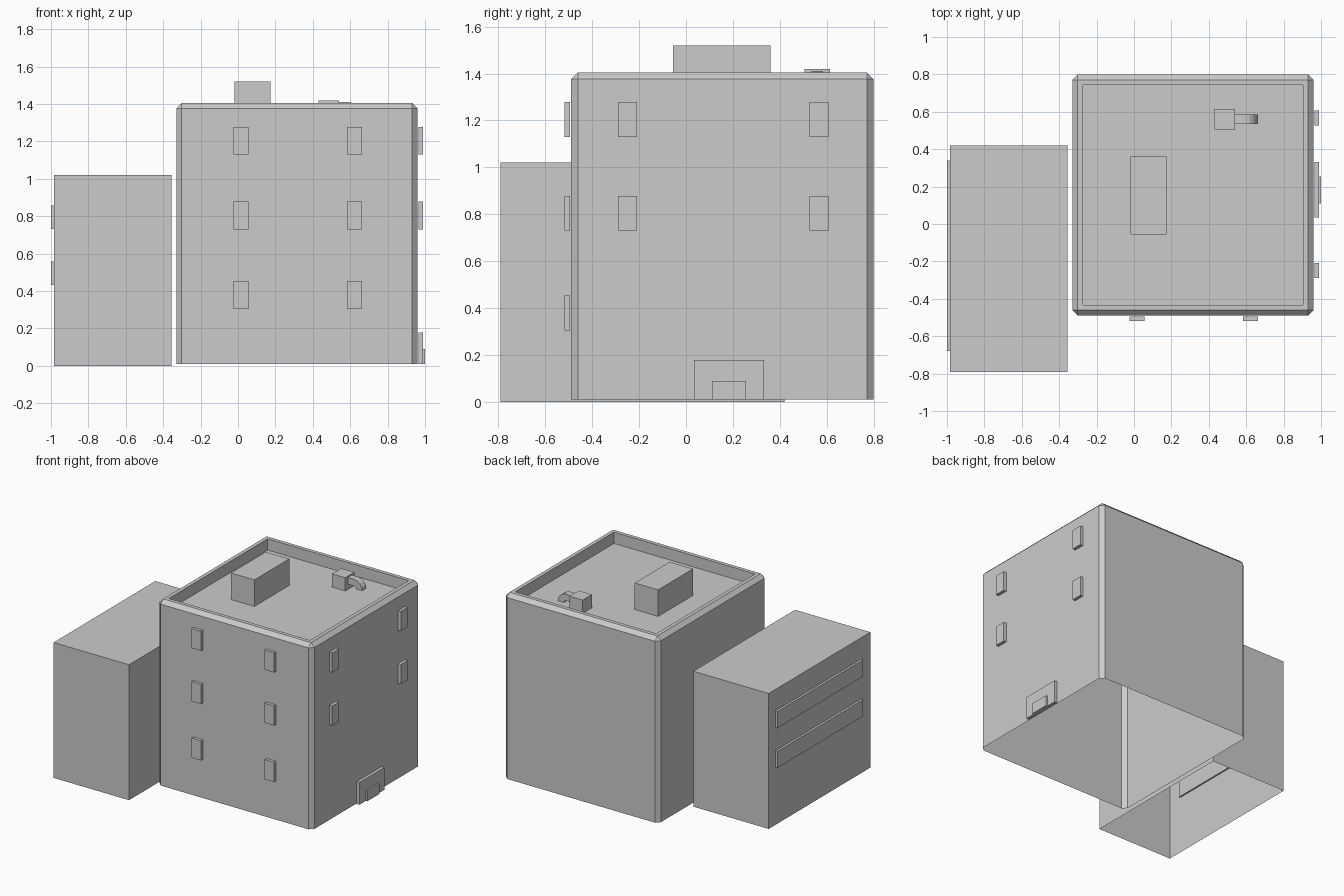
import bpy, bmesh
from math import sin, cos, pi
from mathutils import Vector

cube = bpy.data.objects.get("Cube")
if cube:
    bpy.data.objects.remove(cube, do_unlink=True)

grey = bpy.data.materials.new("plain_grey")
grey.use_nodes = True
GREY = (0.6, 0.6, 0.6, 1)
grey.diffuse_color = GREY
grey.node_tree.nodes["Principled BSDF"].inputs["Base Color"].default_value = GREY


def finish(name, bm):
    mesh = bpy.data.meshes.new(name)
    bm.to_mesh(mesh)
    bm.free()
    mesh.materials.append(grey)
    obj = bpy.data.objects.new(name, mesh)
    bpy.context.collection.objects.link(obj)
    return obj


def box_mesh(x, y, z):
    """Box spanning the given (low, high) ranges."""
    bm = bmesh.new()
    bmesh.ops.create_cube(bm, size=1)
    for v in bm.verts:
        v.co = Vector([(lo + hi) / 2 + c * (hi - lo)
                       for c, (lo, hi) in zip(v.co, (x, y, z))])
    return bm


def box(name, x, y, z):
    return finish(name, box_mesh(x, y, z))


def open_bottom(bm):
    bm.normal_update()
    down = [f for f in bm.faces if f.normal.z < -0.9]
    bmesh.ops.delete(bm, geom=down, context='FACES')


# Main block: chamfered shell with a sunken roof and an open underside
ROOF = 1.32
bm = box_mesh((-0.33, 0.96), (-0.49, 0.80), (0.01, 1.405))
low = min(v.co.z for v in bm.verts)
edges = [e for e in bm.edges if max(v.co.z for v in e.verts) > low + 0.1]
bmesh.ops.bevel(bm, geom=edges, offset=0.029, offset_type='OFFSET',
                segments=1, profile=0.5, affect='EDGES')
open_bottom(bm)
bm.normal_update()
top = [f for f in bm.faces if f.normal.z > 0.99]
bmesh.ops.inset_individual(bm, faces=top, thickness=0.04)
bmesh.ops.inset_individual(bm, faces=top, thickness=0, depth=ROOF - 1.405)
finish("main_building", bm)

# Side annex, also open underneath
bm = box_mesh((-0.983, -0.355), (-0.79, 0.42), (0, 1.02))
open_bottom(bm)
finish("annex", bm)

# Long strip windows on the annex
for i, z in enumerate((0.433, 0.733)):
    box(f"annex_strip_window_{i + 1}", (-1, -0.972), (-0.68, 0.34), (z, z + 0.125))

# Small windows on the front and on the left side
for row, z in enumerate((0.305, 0.73, 1.13)):
    for col, x in enumerate((-0.024, 0.583)):
        box(f"front_window_{row + 1}_{col + 1}",
            (x, x + 0.08), (-0.518, -0.495), (z, z + 0.148))
    if row:
        for col, y in enumerate((-0.29, 0.526)):
            box(f"side_window_{row}_{col + 1}",
                (0.965, 0.988), (y, y + 0.082), (z, z + 0.148))

# Entrance
box("door_surround", (0.965, 0.988), (0.034, 0.332), (0.01, 0.178))
box("door", (0.98, 1), (0.11, 0.255), (0.01, 0.09))

# Rooftop boxes
box("roof_housing", (-0.02, 0.175), (-0.055, 0.36), (ROOF, 1.52))
box("vent_box", (0.43, 0.54), (0.505, 0.615), (ROOF, 1.42))

# Vent duct: square section swept along a bend that turns down
HALF, BEND = 0.025, 0.045
bend_x, bend_z = 0.59, 1.34
stations = [(0.535, bend_z, 0)] + [(bend_x, bend_z, pi / 2 * i / 4) for i in range(5)]
bm = bmesh.new()
rings = []
for x, z, a in stations:
    ring = []
    for r, y in ((-HALF, -HALF), (HALF, -HALF), (HALF, HALF), (-HALF, HALF)):
        d = BEND + r
        ring.append(bm.verts.new((x + d * sin(a), 0.56 + y, z + d * cos(a))))
    rings.append(ring)
for a, b in zip(rings, rings[1:]):
    for i in range(4):
        j = (i + 1) % 4
        bm.faces.new((a[i], a[j], b[j], b[i]))
bm.faces.new(rings[0])
bm.faces.new(rings[-1])
bmesh.ops.recalc_face_normals(bm, faces=bm.faces)
finish("vent_duct", bm)
